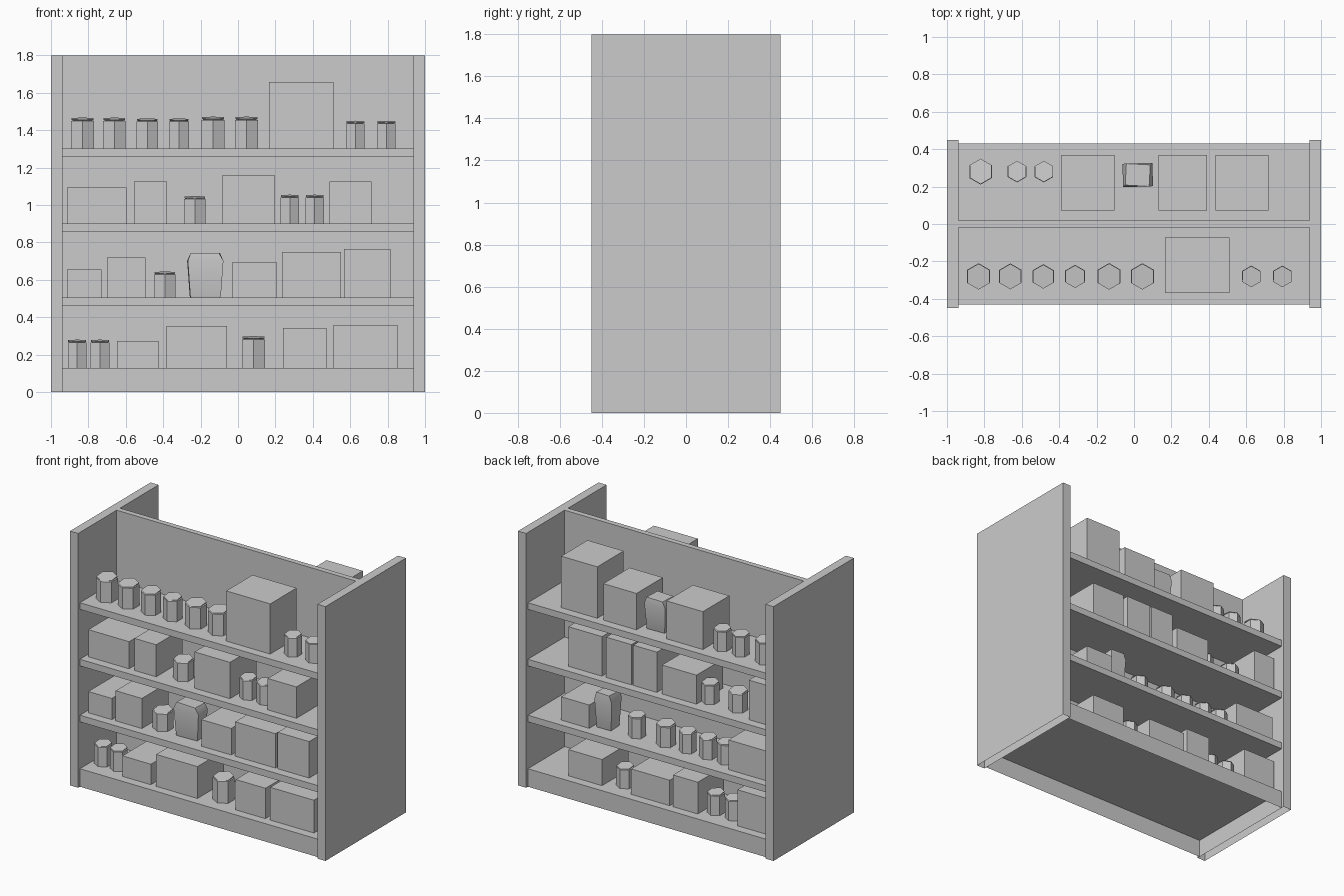
import bpy, bmesh, math
from mathutils import Matrix, Vector

if "Cube" in bpy.data.objects:
    bpy.data.objects.remove(bpy.data.objects["Cube"], do_unlink=True)

grey = bpy.data.materials.new("plain_grey")
grey.use_nodes = True
grey.diffuse_color = (0.6, 0.6, 0.6, 1)
grey.node_tree.nodes["Principled BSDF"].inputs["Base Color"].default_value = (0.6, 0.6, 0.6, 1)


def finish(name, bm):
    mesh = bpy.data.meshes.new(name)
    bm.to_mesh(mesh)
    bm.free()
    mesh.materials.append(grey)
    obj = bpy.data.objects.new(name, mesh)
    bpy.context.collection.objects.link(obj)
    return obj


def block(name, x0, x1, y0, y1, z0, z1, hollow=False):
    """Box between limits; a hollow one has no underside."""
    bm = bmesh.new()
    size = Matrix.Diagonal((x1 - x0, y1 - y0, z1 - z0, 1))
    centre = Matrix.Translation(((x0 + x1) / 2, (y0 + y1) / 2, (z0 + z1) / 2))
    bmesh.ops.create_cube(bm, size=1, matrix=centre @ size)
    if hollow:
        bm.normal_update()
        under = [f for f in bm.faces if f.normal.z < -0.5]
        bmesh.ops.delete(bm, geom=under, context="FACES_ONLY")
    return finish(name, bm)


def loft(name, rings):
    """Join equal rings of points and cap both ends."""
    bm = bmesh.new()
    loops = [[bm.verts.new(p) for p in ring] for ring in rings]
    n = len(loops[0])
    for a, b in zip(loops, loops[1:]):
        for i in range(n):
            bm.faces.new((a[i], a[(i + 1) % n], b[(i + 1) % n], b[i]))
    bm.faces.new(loops[0][::-1])
    bm.faces.new(loops[-1])
    bmesh.ops.recalc_face_normals(bm, faces=bm.faces)
    return finish(name, bm)


def jar(name, x, y, z, width, height, lean):
    # six-sided body, pinched neck and a lid that leans to one side
    r = width / math.sqrt(3)
    profile = [(1, 0, 0), (1, 0.88, 0), (0.8, 0.9, 0), (0.96, 0.92, 0.04), (0.96, 0.95, 0.1)]
    rings = []
    for scale, level, tilt in profile:
        ring = []
        for i in range(6):
            a = math.radians(30 + 60 * i)
            px, py = r * scale * math.cos(a), r * scale * math.sin(a)
            ring.append(Vector((x + px, y + py, z + level * height + lean * py * tilt)))
        rings.append(ring)
    loft(name, rings)


def sack(name, x, y, z, width, depth, height):
    # lumpy four-cornered bag, wider near the top
    rings = []
    for wide, deep, level, turn in ((0.82, 0.78, 0, 2), (0.86, 0.82, 0.03, 2), (1, 1, 0.82, 2), (0.8, 0.92, 1, -3)):
        ring = []
        for sx, sy in ((-1, -1), (1, -1), (1, 1), (-1, 1)):
            p = Vector((sx * wide * width / 2, sy * deep * depth / 2, 0))
            p = Matrix.Rotation(math.radians(turn), 3, "Z") @ p
            ring.append(p + Vector((x, y, z + level * height)))
        rings.append(ring)
    mesh = loft(name, rings).data
    mesh.shade_smooth()
    mesh.set_sharp_from_angle(angle=math.radians(35))


# Frame: hollow side panels and base, centre divider, shelves
levels = (1.302, 0.902, 0.506, 0.127)
for side, x0, x1 in (("left", 0.937, 1), ("right", -1, -0.937)):
    block(side + "_side_panel", x0, x1, -0.45, 0.45, 0, 1.8, hollow=True)
block("centre_divider", -0.937, 0.937, -0.019, 0.019, levels[-1], 1.8)
for i, z in enumerate(levels[:-1]):
    block(f"shelf_{i + 1}", -0.937, 0.937, -0.43, 0.43, z - 0.047, z)
block("base", -0.937, 0.937, -0.43, 0.43, 0, levels[-1], hollow=True)

# Goods per shelf, top to bottom
# cartons: left edge, right edge, height
front_cartons = [
    [(0.165, 0.51, 0.355)],
    [(-0.915, -0.595, 0.192), (-0.553, -0.383, 0.227), (-0.083, 0.195, 0.257), (0.49, 0.715, 0.222)],
    [(-0.915, -0.73, 0.15), (-0.7, -0.495, 0.213), (-0.03, 0.205, 0.188), (0.235, 0.55, 0.243),
     (0.568, 0.815, 0.258)],
    [(-0.648, -0.425, 0.145), (-0.383, -0.06, 0.226), (0.24, 0.473, 0.215), (0.51, 0.852, 0.232)],
]
back_cartons = [
    [(-0.39, -0.105, 0.268), (0.13, 0.39, 0.258), (0.437, 0.72, 0.364)],
    [(0.4, 0.664, 0.28), (0.17, 0.367, 0.285), (-0.03, 0.156, 0.285), (-0.34, -0.07, 0.205),
     (-0.92, -0.75, 0.28)],
    [(0.5, 0.72, 0.165), (-0.91, -0.59, 0.21)],
    [(0.4, 0.664, 0.185), (-0.13, 0.172, 0.18), (-0.35, -0.156, 0.225), (-0.92, -0.66, 0.255)],
]
# jars: centre, width, height
front_jars = [
    [(-0.831, 0.122, 0.167), (-0.661, 0.12, 0.167), (-0.485, 0.113, 0.163), (-0.315, 0.107, 0.163),
     (-0.133, 0.123, 0.172), (0.045, 0.122, 0.172), (0.627, 0.1, 0.15), (0.793, 0.1, 0.15)],
    [(-0.231, 0.115, 0.147), (0.277, 0.099, 0.155), (0.41, 0.099, 0.155)],
    [(-0.391, 0.115, 0.139)],
    [(-0.86, 0.1, 0.155), (-0.738, 0.1, 0.155), (0.083, 0.122, 0.174)],
]
back_jars = [
    [(-0.82, 0.12, 0.167), (-0.625, 0.1, 0.155), (-0.482, 0.1, 0.155)],
    [(-0.387, 0.1, 0.147), (-0.605, 0.11, 0.147)],
    [(0.187, 0.1, 0.16), (-0.04, 0.11, 0.16), (-0.21, 0.1, 0.155), (-0.37, 0.1, 0.155),
     (-0.51, 0.1, 0.155)],
    [(0.28, 0.1, 0.15), (-0.43, 0.1, 0.155), (-0.57, 0.1, 0.155)],
]
for side, s, cartons, jars in (("front", -1, front_cartons, front_jars), ("back", 1, back_cartons, back_jars)):
    y0, y1 = sorted((s * 0.073, s * 0.368))
    for z, row, pots in zip(levels, cartons, jars):
        for x0, x1, h in row:
            block(side + "_carton", x0, x1, y0, y1, z, z + h)
        for x, w, h in pots:
            jar(side + "_jar", x, s * 0.28, z, w, h, -s)

sack("front_sack", -0.175, -0.28, levels[2], 0.19, 0.11, 0.237)
sack("back_sack", 0.02, 0.262, levels[0], 0.16, 0.125, 0.225)
sack("low_back_sack", 0.418, 0.275, levels[2], 0.13, 0.12, 0.25)
